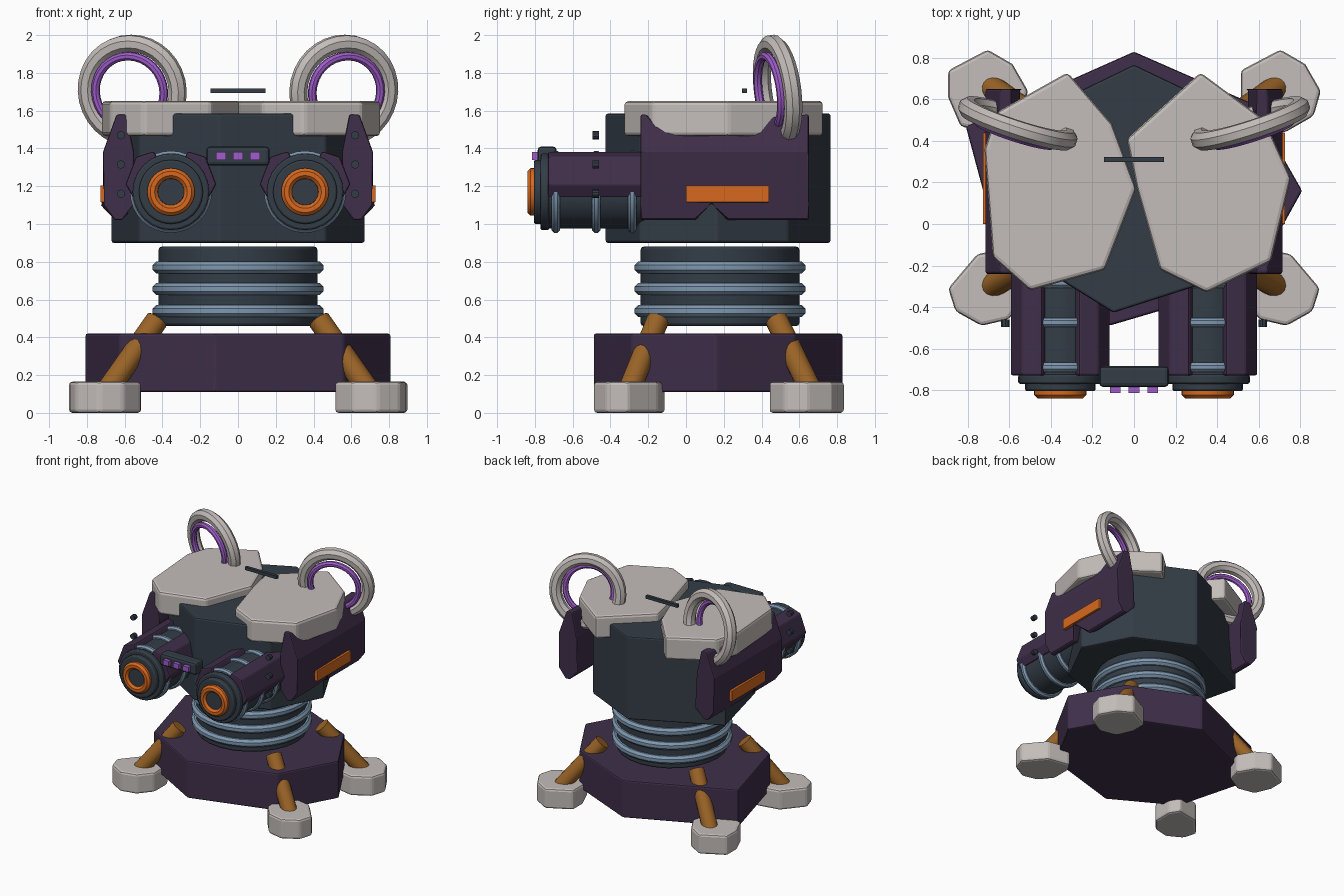
import bpy, bmesh, math
from mathutils import Vector, Matrix

if "Cube" in bpy.data.objects:
    bpy.data.objects.remove(bpy.data.objects["Cube"], do_unlink=True)


def material(name, r, g, b):
    m = bpy.data.materials.new(name)
    m.use_nodes = True
    m.diffuse_color = (r, g, b, 1)
    node = next(n for n in m.node_tree.nodes if n.type == "BSDF_PRINCIPLED")
    node.inputs["Base Color"].default_value = (r, g, b, 1)
    return m


PURPLE = material("dark purple", .05, .028, .068)
SLATE = material("slate", .033, .046, .062)
GREY = material("warm grey", .55, .51, .49)
ORANGE = material("orange", .68, .14, .013)
BRONZE = material("bronze", .32, .125, .02)
STEEL = material("steel blue", .21, .31, .43)
VIOLET = material("violet", .35, .11, .6)


def finish(name, bm, mat, bevel=0, smooth=False):
    bmesh.ops.recalc_face_normals(bm, faces=bm.faces)
    mesh = bpy.data.meshes.new(name)
    bm.to_mesh(mesh)
    bm.free()
    mesh.materials.append(mat)
    ob = bpy.data.objects.new(name, mesh)
    bpy.context.collection.objects.link(ob)
    if bevel:
        mod = ob.modifiers.new("soft edges", "BEVEL")
        mod.width = bevel
        mod.segments = 2
        mod.limit_method = "ANGLE"
    if smooth:
        bpy.ops.object.select_all(action="DESELECT")
        bpy.context.view_layer.objects.active = ob
        ob.select_set(True)
        bpy.ops.object.shade_smooth_by_angle(angle=math.radians(35))
    return ob


def prism_mesh(points, lo, hi, axis):
    # Extrude a flat outline between two positions along an axis
    place = {"x": lambda u, v, w: (w, u, v), "y": lambda u, v, w: (u, w, v),
             "z": lambda u, v, w: (u, v, w)}[axis]
    bm = bmesh.new()
    ends = [[bm.verts.new(place(u, v, w)) for u, v in points] for w in (lo, hi)]
    for ring in ends:
        bm.faces.new(ring)
    for i in range(len(points)):
        j = (i + 1) % len(points)
        bm.faces.new((ends[0][i], ends[0][j], ends[1][j], ends[1][i]))
    return bm


def prism(name, points, lo, hi, axis, mat, bevel=.012):
    return finish(name, prism_mesh(points, lo, hi, axis), mat, bevel)


def box(name, x, y, z, size, mat, bevel=0):
    bm = bmesh.new()
    bmesh.ops.create_cube(bm, size=1)
    bmesh.ops.scale(bm, vec=size, verts=bm.verts)
    bmesh.ops.translate(bm, vec=(x, y, z), verts=bm.verts)
    return finish(name, bm, mat, bevel)


def rod(name, a, b, radius, mat, sides=24, bevel=0):
    a, b = Vector(a), Vector(b)
    turn = (b - a).to_track_quat("Z", "Y").to_matrix().to_4x4()
    bm = bmesh.new()
    bmesh.ops.create_cone(bm, cap_ends=True, segments=sides, radius1=radius, radius2=radius,
                          depth=(b - a).length, matrix=Matrix.Translation((a + b) / 2) @ turn)
    return finish(name, bm, mat, bevel, True)


def ring(name, centre, major, minor, rotation, mat, n=32, m=8):
    bm = bmesh.new()
    rows = []
    for i in range(n):
        a = math.tau * i / n
        rows.append([])
        for j in range(m):
            b = math.tau * (j + .5) / m
            r = major + minor * math.cos(b)
            p = Vector((r * math.cos(a), r * math.sin(a), minor * math.sin(b)))
            rows[i].append(bm.verts.new(rotation @ p + Vector(centre)))
    for i in range(n):
        for j in range(m):
            k, q = (i + 1) % n, (j + 1) % m
            bm.faces.new((rows[i][j], rows[k][j], rows[k][q], rows[i][q]))
    return finish(name, bm, mat, 0, True)


FLAT = Matrix.Identity(3)
UPRIGHT = Matrix.Rotation(math.pi / 2, 3, "X")
SIDES = (("left", 1), ("right", -1))

# Base block and head block share one irregular seven-sided plan
plan = [(0, .83), (-.81, .47), (-.63, -.2), (-.12, -.49), (.56, -.29), (.81, .16), (.57, .58)]
prism("base", plan, .11, .42, "z", PURPLE)
head_plan = [(x * .83, .17 + (y - .17) * .905) for x, y in plan]
prism("head", head_plan, .9, 1.585, "z", SLATE)

# Neck with steel rings
rod("neck", (0, .18, .46), (0, .18, .88), .42, SLATE, 24, .015)
for i, z in enumerate((.54, .655, .77)):
    ring(f"neck_ring_{i + 1}", (0, .18, z), .42, .034, FLAT, STEEL)

# Feet and slanted legs
foot = [(-.19, .1), (0, .2), (.12, .13), (.195, 0), (.16, -.12), (.02, -.2), (-.13, -.17), (-.19, -.03)]
for side, s in SIDES:
    back = [(.705 * s + x, .64 + y) for x, y in foot]
    front = [(s * (.705 + x), -.31 - y * -1) for x, y in [(-.14, .2), (.05, .165), (.19, 0),
             (.155, -.11), (.03, -.18), (-.1, -.15), (-.19, -.04), (-.19, .12)]]
    prism(f"back_foot_{side}", back, 0, .165, "z", GREY, .018)
    prism(f"front_foot_{side}", front, 0, .165, "z", GREY, .018)
    rod(f"back_leg_{side}", (.69 * s, .66, .12), (.43 * s, .48, .49), .06, BRONZE, 16)
    rod(f"front_leg_{side}", (.69 * s, -.3, .12), (.43 * s, -.15, .49), .06, BRONZE, 16)

# Top armour plates
left_top = [(.32, .73), (.63, .5), (.755, .22), (.66, -.18), (.35, -.33), (.125, -.22),
            (.015, .17), (-.035, .41)]
right_top = [(-.32, .73), (-.105, .48), (.01, .17), (-.14, -.22), (-.5, -.32), (-.68, -.16),
             (-.72, .36), (-.66, .54)]
prism("top_plate_left", left_top, 1.465, 1.65, "z", GREY, .02)
prism("top_plate_right", right_top, 1.465, 1.652, "z", GREY, .02)
box("antenna_bar", 0, .31, 1.705, (.29, .025, .025), SLATE)

# Side armour: notched outline, bent inwards above and below
armour = [(-.24, 1.02), (.05, 1.02), (.135, 1.11), (.22, 1.02), (.65, 1.02), (.65, 1.58),
          (.52, 1.57), (.06, 1.55), (.02, 1.48), (-.16, 1.52), (-.21, 1.58), (-.24, 1.58)]
for side, s in SIDES:
    bm = prism_mesh(armour, .55, .715, "x")
    for z in (1.1, 1.38):
        bmesh.ops.bisect_plane(bm, geom=bm.verts[:] + bm.edges[:] + bm.faces[:],
                               plane_co=(0, 0, z), plane_no=(0, 0, 1))
    for v in bm.verts:
        z = v.co.z
        if v.co.x > .6:
            v.co.x -= max(0, z - 1.38) * .36 + max(0, 1.1 - z) * .8
        else:
            v.co.x += max(0, z - 1.38) * .2 + max(0, 1.1 - z) * .8
        v.co.x *= s
    finish(f"side_armour_{side}", bm, PURPLE, .01)
    box(f"side_light_{side}", .713 * s, .22, 1.16, (.03, .44, .09), ORANGE, .004)
    for i, z in enumerate((1.16, 1.315, 1.47)):
        rod(f"bolt_{side}_{i + 1}", (.62 * s, -.495, z), (.62 * s, -.46, z), .022, SLATE, 10)

# Ear hoops with violet inner rings
for side, s in SIDES:
    turn = Matrix.Rotation(math.radians(18 * s), 3, "Z") @ Matrix.Rotation(math.radians(97), 3, "X")
    centre = Vector((.56 * s, .485, 1.705))
    ring(f"ear_hoop_{side}", centre, .253, .048, turn, GREY)
    inner = centre + turn @ Vector((0, 0, .045))
    ring(f"ear_glow_{side}", inner, .19, .023, turn, VIOLET)

# Twin cannons
lobe = [(.06, .15), (.09, .215), (.185, .185), (.24, .04), (.2, -.03), (.12, .03)]
for side, s in SIDES:
    x, z = .355 * s, 1.17
    rod(f"barrel_{side}", (x, -.74, z), (x, -.05, z), .195, SLATE)
    rod(f"muzzle_collar_{side}", (x, -.77, z), (x, -.725, z), .203, SLATE, 24, .01)
    rod(f"muzzle_{side}", (x, -.805, z), (x, -.74, z), .17, SLATE, 24, .01)
    rod(f"muzzle_core_{side}", (x, -.822, z), (x, -.8, z), .07, SLATE)
    ring(f"muzzle_light_{side}", (x, -.812, z), .098, .03, UPRIGHT, ORANGE)
    for i, y in enumerate((-.69, -.475, -.285)):
        ring(f"barrel_ring_{side}_{i + 1}", (x, y, z), .195, .024, UPRIGHT, STEEL)
    for part, t in (("outer", 1), ("inner", -1)):
        shell = [(x + u * s * t, z + v) for u, v in lobe]
        prism(f"{part}_shell_{side}", shell, -.73, -.1, "y", PURPLE, .01)

# Sensor box between the cannons with three lights
box("sensor_box", 0, -.735, 1.36, (.335, .1, .1), SLATE, .018)
for i in (-1, 0, 1):
    box(f"sensor_light_{i + 2}", i * .09, -.8, 1.36, (.052, .03, .042), VIOLET)
